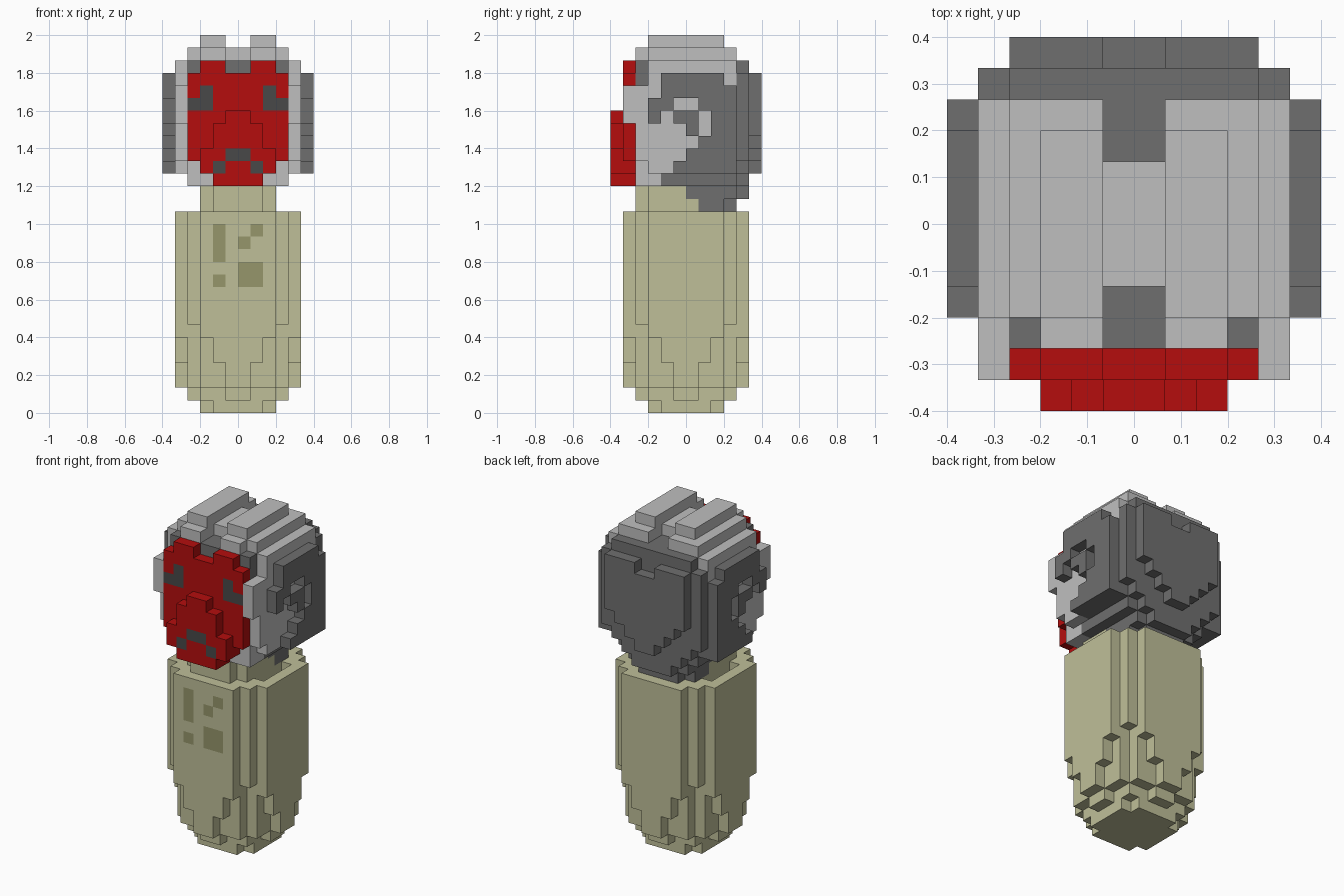
import bpy, bmesh

cube = bpy.data.objects.get("Cube")
if cube:
    bpy.data.objects.remove(cube, do_unlink=True)

V = 2 / 30  # voxel size


def material(name, hex_rgb):
    srgb = [((hex_rgb >> s) & 255) / 255 for s in (16, 8, 0)]
    col = [c / 12.92 if c <= 0.04045 else ((c + 0.055) / 1.055) ** 2.4 for c in srgb] + [1]
    m = bpy.data.materials.new(name)
    m.diffuse_color = col
    m.use_nodes = True
    m.node_tree.nodes["Principled BSDF"].inputs["Base Color"].default_value = col
    return m


MATS = {
    "tan": material("tan", 0xBFBF99),
    "olive": material("olive", 0x96966B),
    "light": material("light grey", 0xBFBFBF),
    "dark": material("dark grey", 0x6F6F6F),
    "black": material("charcoal", 0x484848),
    "red": material("red", 0xB50D0D),
}
cells = {}  # (x, y, z) -> (part, colour)


def row(part, colour, z, y, a, b):
    """Mirrored voxels covering a <= |x| < b."""
    for i in range(a, b):
        for x in (i, -i - 1):
            cells[x, y, z] = (part, colour)


# Body: half-widths of each layer, from the middle row outward
widths = [[3, 3, 2], [4, 3, 3, 1]] + [[5, 4, 4, 3, 1]] * 2 + [[5, 5, 4, 3, 2]] * 2
widths += [[5, 5, 5, 3, 3]] + [[5, 5, 5, 4, 3]] * 9
for z, layer in enumerate(widths):
    for r, w in enumerate(layer):
        for y in (r, -r - 1):
            row("body", "tan", z, y, 0, w)
# Slots beside the neck
for y in range(-2, 2):
    for x in (3, -4):
        del cells[x, y, 15]
# Painted marks on the body front
for x, z in [(-2, 12), (-2, 13), (-2, 14), (-2, 10), (0, 10), (1, 10), (0, 11), (1, 11),
             (0, 13), (1, 14)]:
    cells[x, -5, z] = ("body", "olive")

# Neck, with the back of the head reaching down over it
for z, back, split in ((16, 3, 1), (17, 4, 0)):
    for y in range(-4, back + 1):
        w = 2 if y in (-4, back) else 3
        row("neck", "tan" if y < split else "dark", z, y, 0, w)

# Head: light and dark pattern per layer, y from -4 to 4
pattern = {
    18: "LLDDDDDDD",
    19: "LLLDDDDDD",
    20: "LLLLDDDDD",
    21: "LLLLLDDDD",
    22: "LLLLDLDDD",
    23: "LDLDDLDDD",
    24: "LDDLLDDDD",
    25: "LLDDDDDDD",
    26: "DLDDDDDLD",
    27: "DLLLLLLLD",
}
for z, line in pattern.items():
    for y, c in zip(range(-4, 5), line):
        colour = "light" if c == "L" else "dark"
        w = 4 if z == 18 else 5
        if y == -4 and z in (19, 26, 27):
            w = 4
        if y == 4:
            w = {18: 3, 19: 4, 27: 4}.get(z, 5)
        row("head", colour, z, y, 0, w)
        # Raised ears on both sides
        if c == "D" and 19 <= z <= 26 and -3 <= y <= 3:
            row("ears", "dark", z, y, 5, 6)
# Back plate of the head
for z, w in zip(range(19, 27), (1, 2, 3, 4, 4, 4, 4, 4)):
    row("head", "dark", z, 5, 1 if z == 26 else 0, w)
# Crown with two ridges and a groove
for y in range(-4, 4):
    edge = y in (-4, -3, 2, 3)
    if edge:
        row("head", "dark", 27, y, 0, 1)
    row("crown", "light", 28, y, 1 if edge else 0, 3 if y == -4 else 4)
    if -3 <= y < 3:
        row("crown", "light", 29, y, 1, 3)

# Face mask, cheeks and muzzle
for z, a, b in [(18, 0, 2), (19, 0, 3)] + [(z, 0, 4) for z in range(20, 27)] + [(27, 1, 3)]:
    row("face", "red", z, -5, a, b)
for z in (23, 24, 25):
    row("head", "light", z, -5, 4, 5)
for z, w in zip(range(18, 24), (2, 3, 3, 2, 2, 1)):
    row("muzzle", "red", z, -6, 0, w)
# Nose, nostrils and eyes
row("muzzle", "black", 20, -6, 0, 1)
row("muzzle", "black", 19, -6, 1, 2)
row("face", "black", 24, -5, 2, 4)
row("face", "black", 25, -5, 2, 3)

SIDES = [
    ((1, 0, 0), ((1, 0, 0), (1, 1, 0), (1, 1, 1), (1, 0, 1))),
    ((-1, 0, 0), ((0, 0, 0), (0, 0, 1), (0, 1, 1), (0, 1, 0))),
    ((0, 1, 0), ((0, 1, 0), (0, 1, 1), (1, 1, 1), (1, 1, 0))),
    ((0, -1, 0), ((0, 0, 0), (1, 0, 0), (1, 0, 1), (0, 0, 1))),
    ((0, 0, 1), ((0, 0, 1), (1, 0, 1), (1, 1, 1), (0, 1, 1))),
    ((0, 0, -1), ((0, 0, 0), (0, 1, 0), (1, 1, 0), (1, 0, 0))),
]


def build(part):
    """Make one object from the exposed sides of a part's voxels."""
    bm = bmesh.new()
    mesh = bpy.data.meshes.new(part)
    used = sorted({c for p, c in cells.values() if p == part})
    for c in used:
        mesh.materials.append(MATS[c])
    for pos, (p, colour) in cells.items():
        if p != part:
            continue
        for step, corners in SIDES:
            if tuple(a + b for a, b in zip(pos, step)) in cells:
                continue
            f = bm.faces.new([bm.verts.new([(a + b) * V for a, b in zip(pos, c)])
                              for c in corners])
            f.material_index = used.index(colour)
    bmesh.ops.remove_doubles(bm, verts=bm.verts[:], dist=0.001)
    # Merge coplanar squares into clean flat panels
    bmesh.ops.dissolve_limit(bm, angle_limit=0.01, verts=bm.verts[:], edges=bm.edges[:],
                             delimit={'MATERIAL'})
    bm.to_mesh(mesh)
    bm.free()
    bpy.context.collection.objects.link(bpy.data.objects.new(part, mesh))


for part in ("body", "neck", "head", "ears", "crown", "face", "muzzle"):
    build(part)
